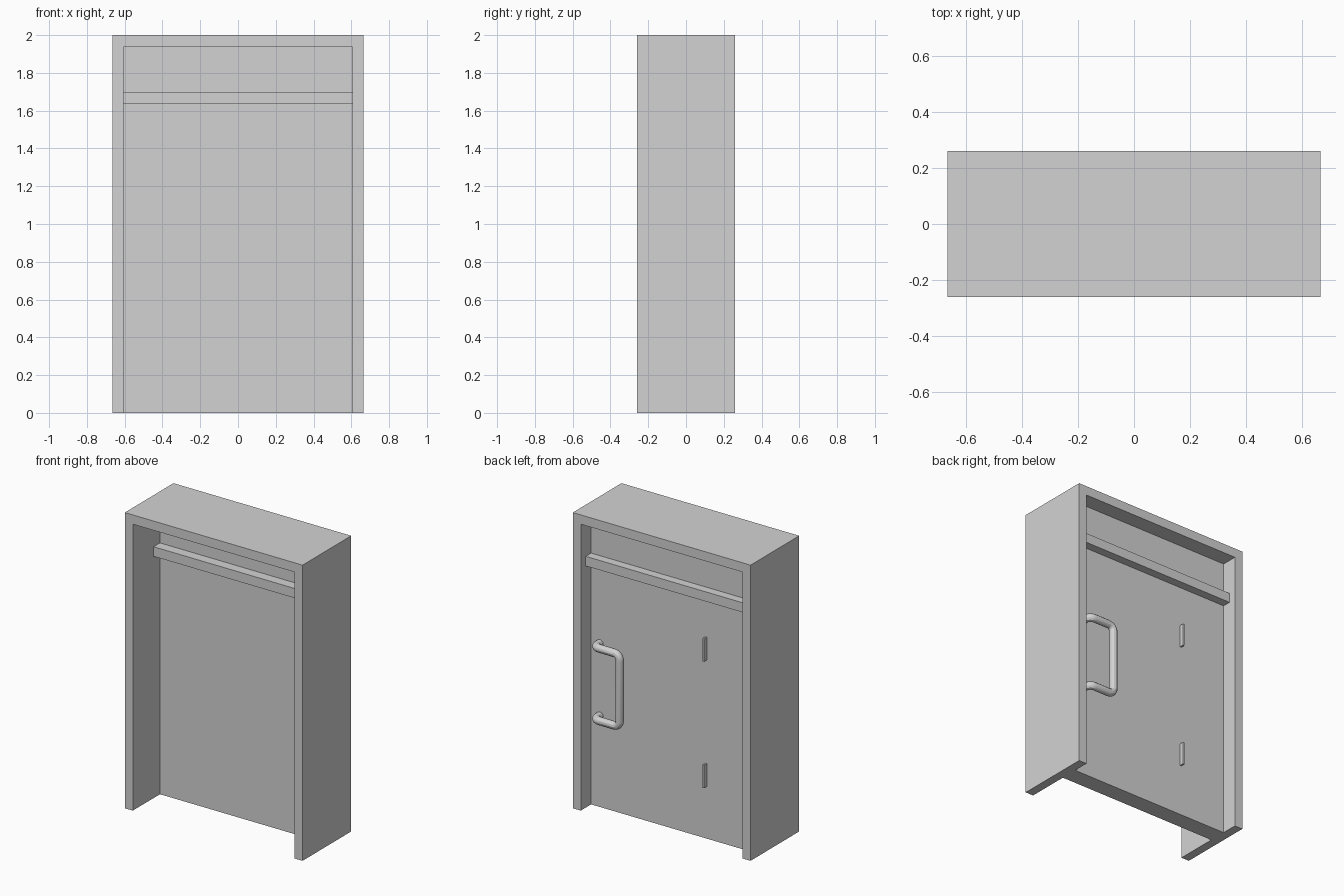
import bpy, bmesh
from mathutils import Vector

cube = bpy.data.objects.get("Cube")
if cube:
    bpy.data.objects.remove(cube, do_unlink=True)

grey = bpy.data.materials.new("light grey")
grey.use_nodes = True
GREY = (0.65, 0.65, 0.65, 1)
grey.diffuse_color = GREY
grey.node_tree.nodes["Principled BSDF"].inputs["Base Color"].default_value = GREY

W, D, H = 0.665, 0.26, 2.0      # outer half width, half depth, height
IN_W, IN_H = 0.605, 1.937       # clear opening
FRONT, BACK = 0.03, 0.15        # door leaf faces
RAIL_LOW, RAIL_TOP = 1.635, 1.70


def add(name, bm):
    bmesh.ops.recalc_face_normals(bm, faces=bm.faces)
    mesh = bpy.data.meshes.new(name)
    bm.to_mesh(mesh)
    bm.free()
    mesh.materials.append(grey)
    obj = bpy.data.objects.new(name, mesh)
    bpy.context.collection.objects.link(obj)
    return obj


def extrude_xz(name, outline, y0, y1):
    """Extrude an outline in the xz plane from y0 to y1."""
    bm = bmesh.new()
    face = bm.faces.new([bm.verts.new((x, y0, z)) for x, z in outline])
    moved = bmesh.ops.extrude_face_region(bm, geom=[face])["geom"]
    verts = [v for v in moved if isinstance(v, bmesh.types.BMVert)]
    bmesh.ops.translate(bm, verts=verts, vec=(0, y1 - y0, 0))
    return add(name, bm)


def box(name, x0, x1, y0, y1, z0, z1):
    return extrude_xz(name, [(x0, z0), (x1, z0), (x1, z1), (x0, z1)], y0, y1)


def rounded(points, radius, steps=6):
    """Replace each inner corner of a path with a smooth bend."""
    pts = [Vector(p) for p in points]
    path = [pts[0]]
    for a, b, c in zip(pts, pts[1:], pts[2:]):
        start = (a - b).normalized()
        end = (c - b).normalized()
        centre = b + (start + end) * radius
        for i in range(steps + 1):
            path.append(centre + (-end).slerp(-start, i / steps) * radius)
    return path + [pts[-1]]


# Deep door frame, open at the bottom
extrude_xz("door_frame", [(-W, 0), (-W, H), (W, H), (W, 0),
                          (IN_W, 0), (IN_W, IN_H), (-IN_W, IN_H), (-IN_W, 0)], -D, D)

# Door leaf, rail above it and fixed panel over the rail
box("door_leaf", -IN_W, IN_W, FRONT, BACK, 0, RAIL_LOW)
box("transom_rail", -IN_W, IN_W, -0.038, 0.208, RAIL_LOW, RAIL_TOP)
box("transom_panel", -IN_W, IN_W, FRONT, BACK, RAIL_TOP, IN_H)

# Small upright tabs on the back of the door
for name, z in (("upper_tab", 1.285), ("lower_tab", 0.43)):
    box(name, -0.261, -0.249, BACK, BACK + 0.03, z - 0.077, z + 0.077)

# Bent pull handle on short posts
post_x, grip_x, pull_y = 0.54, 0.347, 0.213
low, high = 0.617, 1.107
curve = bpy.data.curves.new("pull_handle", "CURVE")
curve.dimensions = "3D"
curve.bevel_depth = 0.026
curve.bevel_resolution = 4
curve.use_fill_caps = True
path = rounded([(post_x, BACK - 0.01, high), (post_x, pull_y, high),
                (grip_x, pull_y, high), (grip_x, pull_y, low),
                (post_x, pull_y, low), (post_x, BACK - 0.01, low)], 0.04)
spline = curve.splines.new("POLY")
spline.points.add(len(path) - 1)
for point, co in zip(spline.points, path):
    point.co = (*co, 1)
curve.materials.append(grey)
handle = bpy.data.objects.new("pull_handle", curve)
bpy.context.collection.objects.link(handle)

# Turn the handle into a smooth mesh
bpy.ops.object.select_all(action="DESELECT")
handle.select_set(True)
bpy.context.view_layer.objects.active = handle
bpy.ops.object.convert(target="MESH")
bpy.ops.object.shade_smooth_by_angle()
